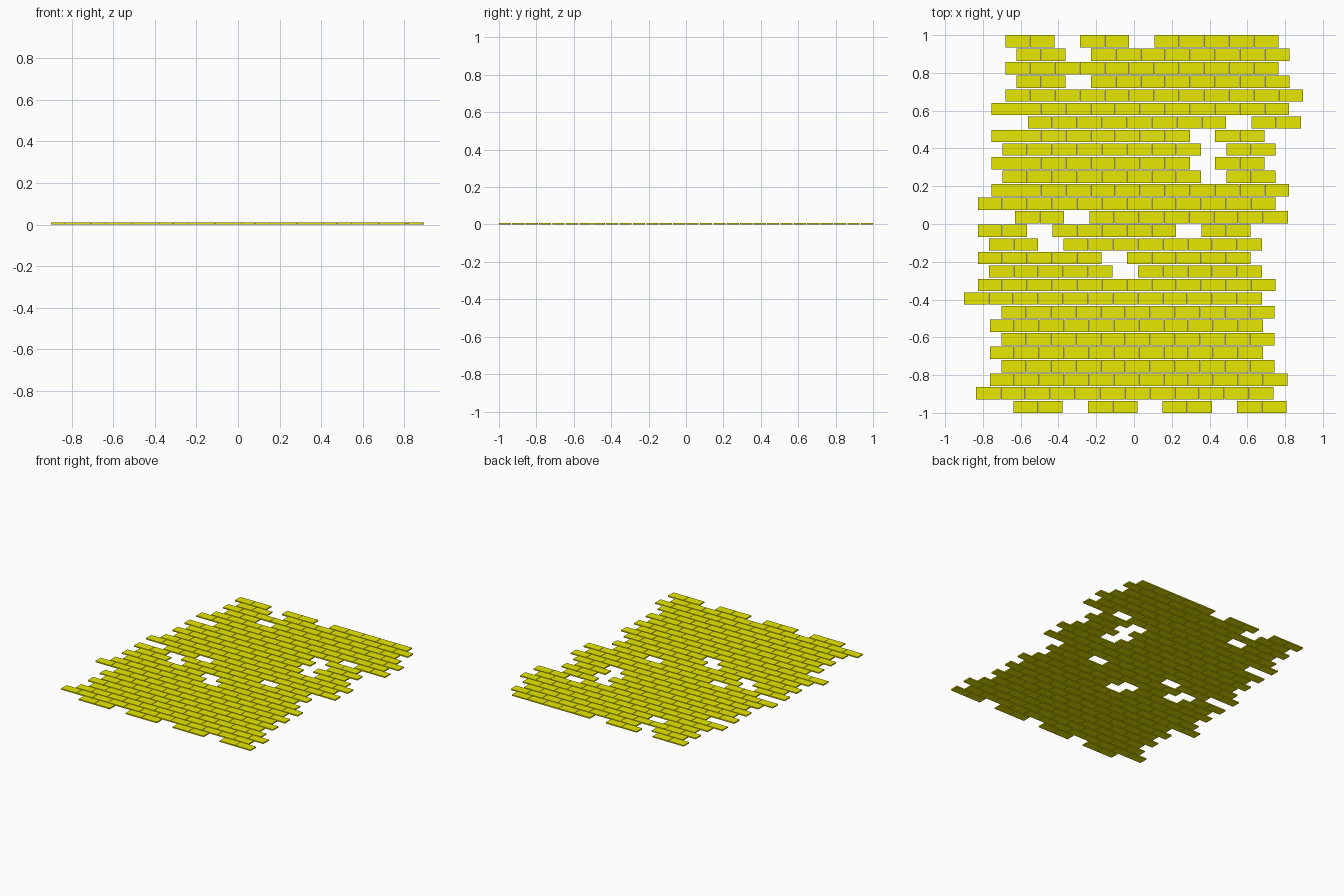
import bpy, bmesh
from mathutils import Matrix, Vector

if "Cube" in bpy.data.objects:
    bpy.data.objects.remove(bpy.data.objects["Cube"])

PITCH_X, PITCH_Y = 0.1316, 0.0717     # brick spacing along and across courses
W, D, H = 0.129, 0.065, 0.009         # brick size

# Each course from back to front: left edge, then runs of bricks (one brick missing between runs)
courses = [
    (-0.681, (2, 2, 5)), (-0.622, (2, 8)), (-0.681, (11,)), (-0.622, (2, 8)),
    (-0.681, (12,)), (-0.755, (12,)), (-0.562, (8, 2)),
    (-0.755, (8, 2)), (-0.695, (8, 2)), (-0.755, (8, 2)), (-0.695, (8, 2)),
    (-0.755, (12,)), (-0.827, (12,)), (-0.630, (2, 8)),
    (-0.827, (2, 5, 2)), (-0.768, (2, 8)), (-0.827, (5, 5)), (-0.768, (5, 5)),
    (-0.827, (12,)), (-0.900, (12,)), (-0.702, (11,)),
    (-0.763, (11,)), (-0.702, (11,)), (-0.763, (11,)), (-0.702, (11,)),
    (-0.763, (12,)), (-0.837, (12,)), (-0.638, (2, 2, 2, 2)),
]

yellow = bpy.data.materials.new("yellow_brick")
yellow.diffuse_color = (0.8, 0.8, 0.0, 1)
yellow.use_nodes = True
yellow.node_tree.nodes["Principled BSDF"].inputs["Base Color"].default_value = yellow.diffuse_color


def add_brick(bm, x, y):
    m = Matrix.Translation((x + W / 2, y, H / 2)) @ Matrix.Diagonal((W, D, H, 1))
    bmesh.ops.create_cube(bm, size=1, matrix=m)


# Paving courses
for row, (left, runs) in enumerate(courses):
    bm = bmesh.new()
    y = 1 - D / 2 - row * PITCH_Y
    slot = 0
    for count in runs:
        for i in range(count):
            add_brick(bm, left + (slot + i) * PITCH_X, y)
        slot += count + 1
    mesh = bpy.data.meshes.new(f"brick_course_{row + 1:02d}")
    bm.to_mesh(mesh)
    bm.free()
    mesh.materials.append(yellow)
    bpy.context.collection.objects.link(bpy.data.objects.new(mesh.name, mesh))
